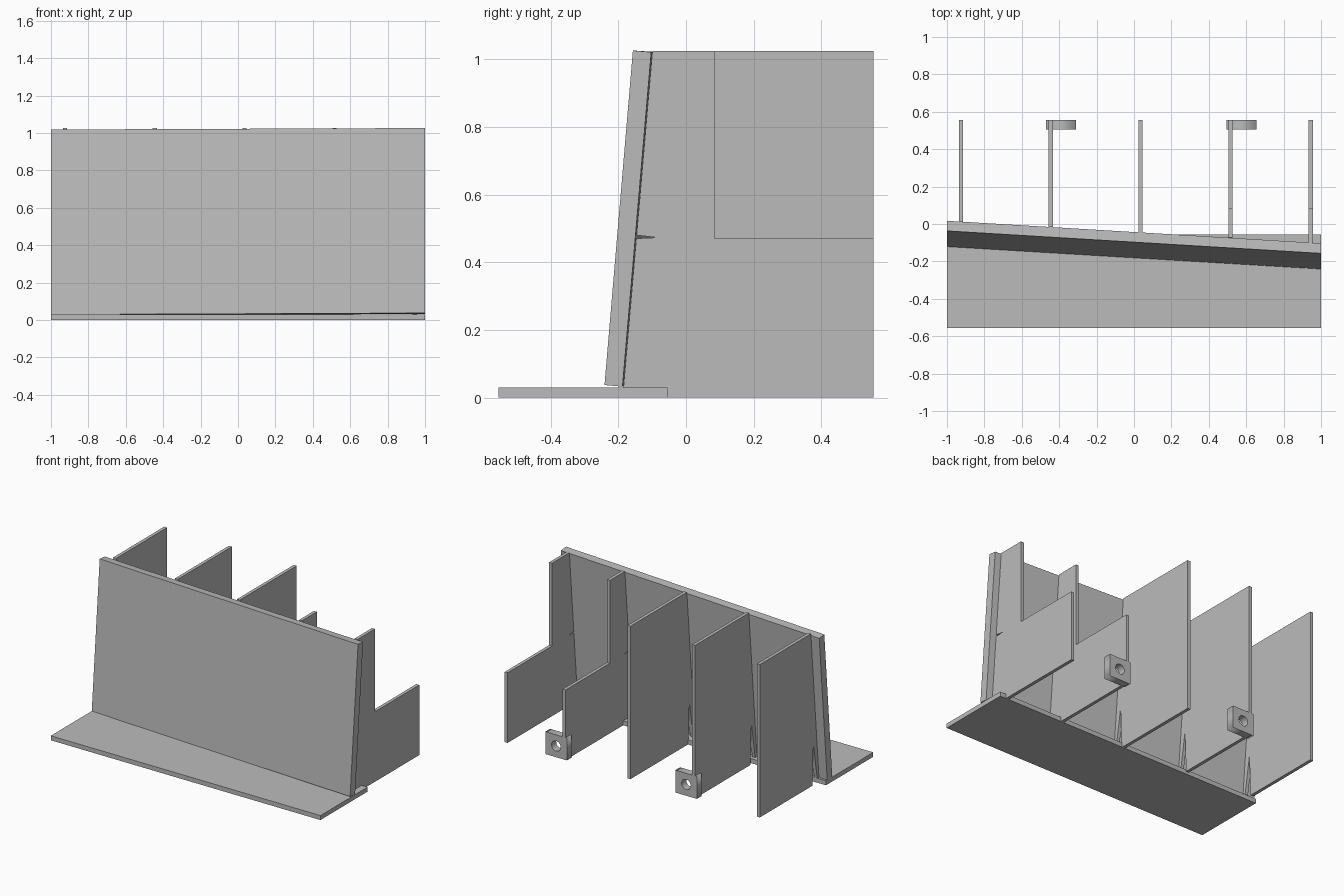
import bpy, bmesh, math
from mathutils import Matrix, Vector

cube = bpy.data.objects.get("Cube")
if cube:
    bpy.data.objects.remove(cube, do_unlink=True)

grey = bpy.data.materials.new("plain_grey")
grey.use_nodes = True
grey.diffuse_color = (0.5, 0.5, 0.5, 1)
grey.node_tree.nodes["Principled BSDF"].inputs["Base Color"].default_value = (0.5, 0.5, 0.5, 1)

PLATE_BACK, PLATE_TOP = -0.055, 0.03
RIB_BACK, RIB_TOP = 0.555, 1.025
RIB_THICK = 0.022


def add_object(name, mesh):
    mesh.materials.clear()
    mesh.materials.append(grey)
    obj = bpy.data.objects.new(name, mesh)
    bpy.context.collection.objects.link(obj)
    return obj


def loft_x(name, outline_a, outline_b, xa, xb):
    """Solid between two matching (y, z) outlines at xa and xb."""
    bm = bmesh.new()
    a = [bm.verts.new((xa, y, z)) for y, z in outline_a]
    b = [bm.verts.new((xb, y, z)) for y, z in outline_b]
    bm.faces.new(a)
    bm.faces.new(b[::-1])
    n = len(a)
    for i in range(n):
        j = (i + 1) % n
        bm.faces.new((a[i], b[i], b[j], a[j]))
    bmesh.ops.recalc_face_normals(bm, faces=bm.faces)
    mesh = bpy.data.meshes.new(name)
    bm.to_mesh(mesh)
    bm.free()
    return add_object(name, mesh)


def panel_back(x, z):
    """y of the leaning panel's rear face."""
    return -0.188 + 0.06 * (1 - x) + 0.086 * (z - PLATE_TOP)


# Floor plate
plate = [(-0.555, 0), (PLATE_BACK, 0), (PLATE_BACK, PLATE_TOP), (-0.555, PLATE_TOP)]
loft_x("base_plate", plate, plate, -1, 1)

# Leaning panel, turned slightly in plan
right_end = [(-0.241, 0.037), (-0.188, 0.032), (-0.103, 1.021), (-0.157, 1.026)]
left_end = [(y + 0.12, z - 0.008) for y, z in right_end]
loft_x("leaning_panel", left_end, right_end, -1, 1)


# Ribs behind the panel
def add_rib(name, x, stepped):
    yb = lambda z: panel_back(x, z)
    if stepped:
        # Cut-down rear, with a thin slit at the step height
        outline = [(RIB_BACK, 0), (PLATE_BACK, 0), (PLATE_BACK, PLATE_TOP),
                   (yb(PLATE_TOP), PLATE_TOP), (yb(0.47), 0.47), (yb(0.475) + 0.06, 0.473),
                   (yb(0.48), 0.48), (yb(RIB_TOP), RIB_TOP), (0.085, RIB_TOP),
                   (0.085, 0.47), (RIB_BACK, 0.47)]
    else:
        # Full height, with a tapered slot at the foot
        foot = yb(PLATE_TOP)
        outline = [(RIB_BACK, 0), (foot + 0.07, 0), (foot + 0.06, 0.28),
                   (foot + 0.02, PLATE_TOP), (foot, PLATE_TOP),
                   (yb(RIB_TOP), RIB_TOP), (RIB_BACK, RIB_TOP)]
    loft_x(name, outline, outline, x - RIB_THICK / 2, x + RIB_THICK / 2)


for i, x in enumerate((-0.925, -0.445, 0.035, 0.515, 0.945)):
    add_rib(f"rib_{i + 1}", x, x > 0.3)


# Drilled lugs at the rear of two ribs
def add_lug(name, x0, x1, height=0.15, depth=0.05, radius=0.034):
    curve = bpy.data.curves.new(name, 'CURVE')
    curve.dimensions = '2D'
    curve.fill_mode = 'BOTH'
    curve.extrude = depth / 2
    cx, cz = (x0 + x1) / 2, height / 2
    circle = [(cx + radius * math.cos(t * math.tau / 32),
               cz + radius * math.sin(t * math.tau / 32)) for t in range(32)]
    for pts in ([(x0, 0), (x1, 0), (x1, height), (x0, height)], circle):
        spline = curve.splines.new('POLY')
        spline.points.add(len(pts) - 1)
        for p, (u, v) in zip(spline.points, pts):
            p.co = (u, v, 0, 1)
        spline.use_cyclic_u = True
    temp = bpy.data.objects.new(name + "_outline", curve)
    mesh = bpy.data.meshes.new_from_object(temp)
    bpy.data.objects.remove(temp, do_unlink=True)
    mesh.transform(Matrix.Translation(Vector((0, RIB_BACK - depth / 2, 0)))
                   @ Matrix.Rotation(math.pi / 2, 4, 'X'))
    bm = bmesh.new()
    bm.from_mesh(mesh)
    bmesh.ops.remove_doubles(bm, verts=bm.verts, dist=0.0001)
    bmesh.ops.recalc_face_normals(bm, faces=bm.faces)
    bm.to_mesh(mesh)
    bm.free()
    mesh.name = name
    add_object(name, mesh)


add_lug("right_lug", -0.47, -0.31)
add_lug("left_lug", 0.495, 0.655)
